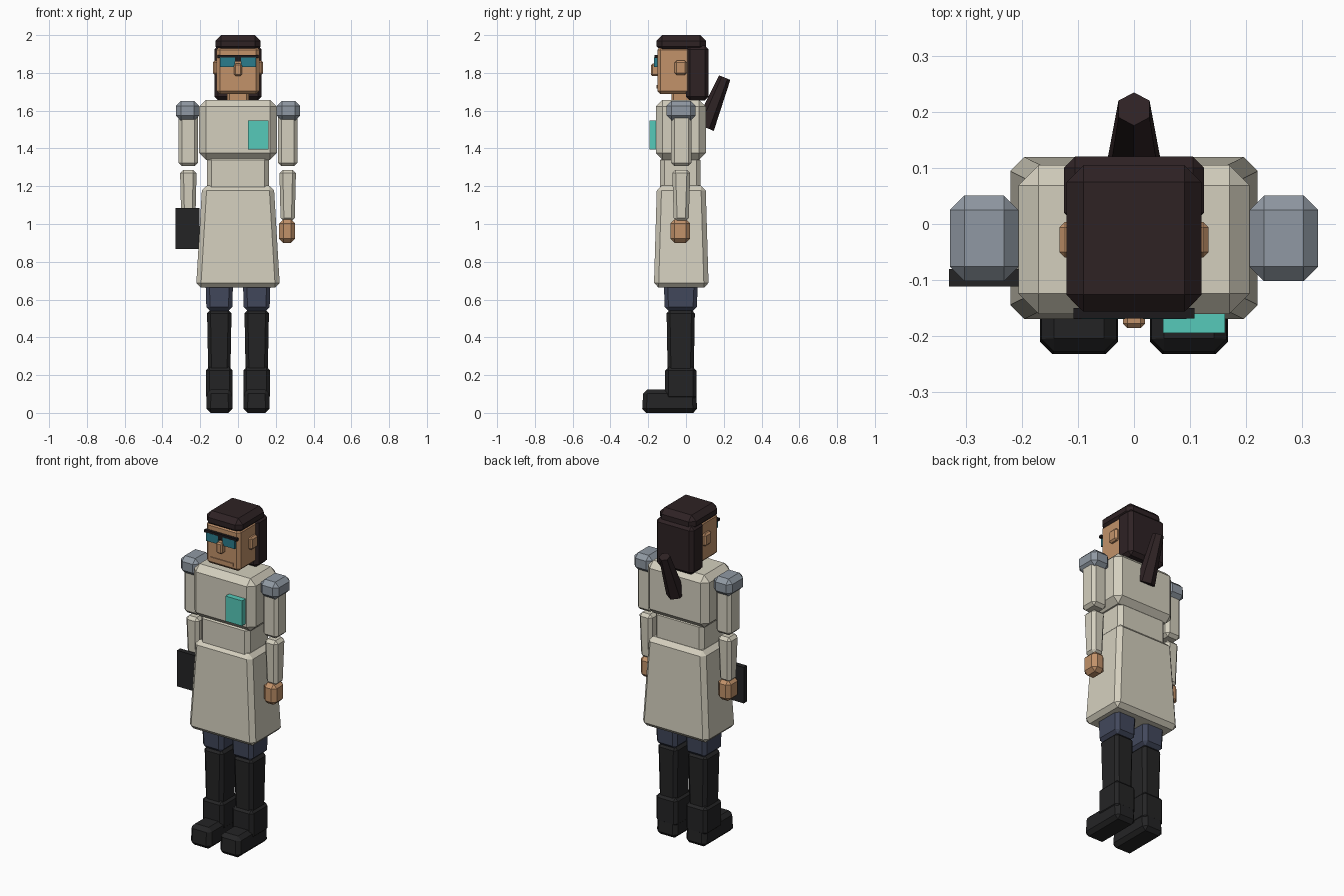
import bpy, bmesh
from mathutils import Vector

cube = bpy.data.objects.get("Cube")
if cube:
    bpy.data.objects.remove(cube, do_unlink=True)


def material(name, r, g, b):
    lin = [((c / 255 + 0.055) / 1.055) ** 2.4 for c in (r, g, b)] + [1.0]
    m = bpy.data.materials.new(name)
    m.use_nodes = True
    m.diffuse_color = lin
    bsdf = m.node_tree.nodes["Principled BSDF"]
    bsdf.inputs["Base Color"].default_value = lin
    bsdf.inputs["Roughness"].default_value = 0.8
    return m


cream = material("cream cloth", 212, 207, 190)
skin = material("tan skin", 194, 146, 106)
hair = material("dark brown hair", 46, 34, 36)
boot = material("black leather", 36, 36, 37)
denim = material("navy trousers", 66, 72, 92)
steel = material("grey padding", 144, 153, 163)
teal = material("teal badge", 86, 202, 186)
glass = material("blue glass", 42, 124, 140)
frame = material("black frame", 28, 25, 28)


def finish(name, bm, mat):
    bmesh.ops.recalc_face_normals(bm, faces=bm.faces)
    me = bpy.data.meshes.new(name)
    bm.to_mesh(me)
    bm.free()
    me.materials.append(mat)
    ob = bpy.data.objects.new(name, me)
    bpy.context.collection.objects.link(ob)
    return ob


def box(name, mat, x, y, z, bevel=0.0, top=(1, 1), low=(1, 1)):
    """Chamfered box from (min, max) ranges; top and low scale its ends."""
    bm = bmesh.new()
    bmesh.ops.create_cube(bm, size=1)
    for v in bm.verts:
        sx, sy = top if v.co.z > 0 else low
        v.co = Vector((
            (x[0] + x[1]) / 2 + v.co.x * (x[1] - x[0]) * sx,
            (y[0] + y[1]) / 2 + v.co.y * (y[1] - y[0]) * sy,
            (z[0] + z[1]) / 2 + v.co.z * (z[1] - z[0])))
    if bevel:
        bmesh.ops.bevel(bm, geom=bm.edges[:], offset=bevel, segments=1,
                        affect='EDGES', profile=0.5)
    return finish(name, bm, mat)


def centred(half):
    return (-half, half)


# Coat
box("coat_chest", cream, centred(0.206), (-0.16, 0.105), (1.34, 1.657), 0.036)
box("coat_waist", cream, centred(0.163), (-0.137, 0.077), (1.17, 1.36), 0.022)
box("coat_skirt", cream, centred(0.222), (-0.17, 0.12), (0.663, 1.203), 0.025,
    top=(0.855, 0.89))
box("chest_badge", teal, (0.052, 0.162), (-0.194, -0.155), (1.395, 1.547))

# Head
box("neck", skin, centred(0.057), (-0.078, 0.03), (1.62, 1.72), 0.012)
box("head", skin, centred(0.113), (-0.152, 0.06), (1.687, 1.94), 0.018)
box("lips", skin, centred(0.075), (-0.157, -0.145), (1.717, 1.735))
box("nose", skin, centred(0.02), (-0.185, -0.14), (1.783, 1.85), 0.008)
box("hair_cap", hair, centred(0.12), (-0.156, 0.105), (1.91, 2.0), 0.03)
box("hair_back", hair, centred(0.125), (0.0, 0.12), (1.655, 1.945), 0.02)

# Glasses
box("glasses_bar", frame, centred(0.108), (-0.168, -0.15), (1.88, 1.896))
box("glasses_bridge", frame, centred(0.017), (-0.166, -0.15), (1.86, 1.882))

# Ponytail: six-sided, widening towards its lower end
tip, root = Vector((0, 0.205, 1.775)), Vector((0, 0.098, 1.513))
bm = bmesh.new()
bmesh.ops.create_cone(bm, cap_ends=True, segments=6, radius1=0.053,
                      radius2=0.032, depth=(tip - root).length)
tail = finish("ponytail", bm, hair)
tail.location = (tip + root) / 2
tail.rotation_euler = (tip - root).to_track_quat('Z', 'Y').to_euler()

# Paired parts
for side, s in (("left", 1), ("right", -1)):
    def pair(name, mat, x, *args, **kw):
        box(side + "_" + name, mat, tuple(sorted((s * x[0], s * x[1]))),
            *args, **kw)

    pair("ear", skin, (0.10, 0.133), (-0.06, 0.004), (1.79, 1.865), 0.01)
    pair("lens", glass, (0.016, 0.094), (-0.169, -0.15), (1.832, 1.882))

    pair("shoulder_pad", steel, (0.206, 0.328), (-0.102, 0.051),
         (1.548, 1.652), 0.026)
    pair("upper_arm", cream, (0.213, 0.314), (-0.08, 0.03),
         (1.306, 1.6), 0.018)
    pair("forearm", cream, (0.219, 0.307), (-0.073, 0.023),
         (1.015, 1.287), 0.018, low=(0.85, 0.82))
    pair("hand", skin, (0.218, 0.302), (-0.083, 0.022),
         (0.90, 1.025), 0.022)

    pair("trouser", denim, (0.026, 0.172), (-0.118, 0.063),
         (0.54, 0.70), 0.02, low=(0.93, 0.93))
    pair("boot_shaft", boot, (0.034, 0.164), (-0.103, 0.047),
         (0.2, 0.545), 0.018, low=(0.9, 0.92))
    pair("boot_ankle", boot, (0.028, 0.17), (-0.11, 0.055),
         (0.07, 0.242), 0.018)
    pair("boot_foot", boot, (0.028, 0.168), (-0.233, 0.06),
         (0.0, 0.125), 0.022, top=(0.95, 0.95))

# Tablet held by the right hand
box("tablet", boot, (-0.33, -0.205), (-0.111, -0.08), (0.868, 1.085))
